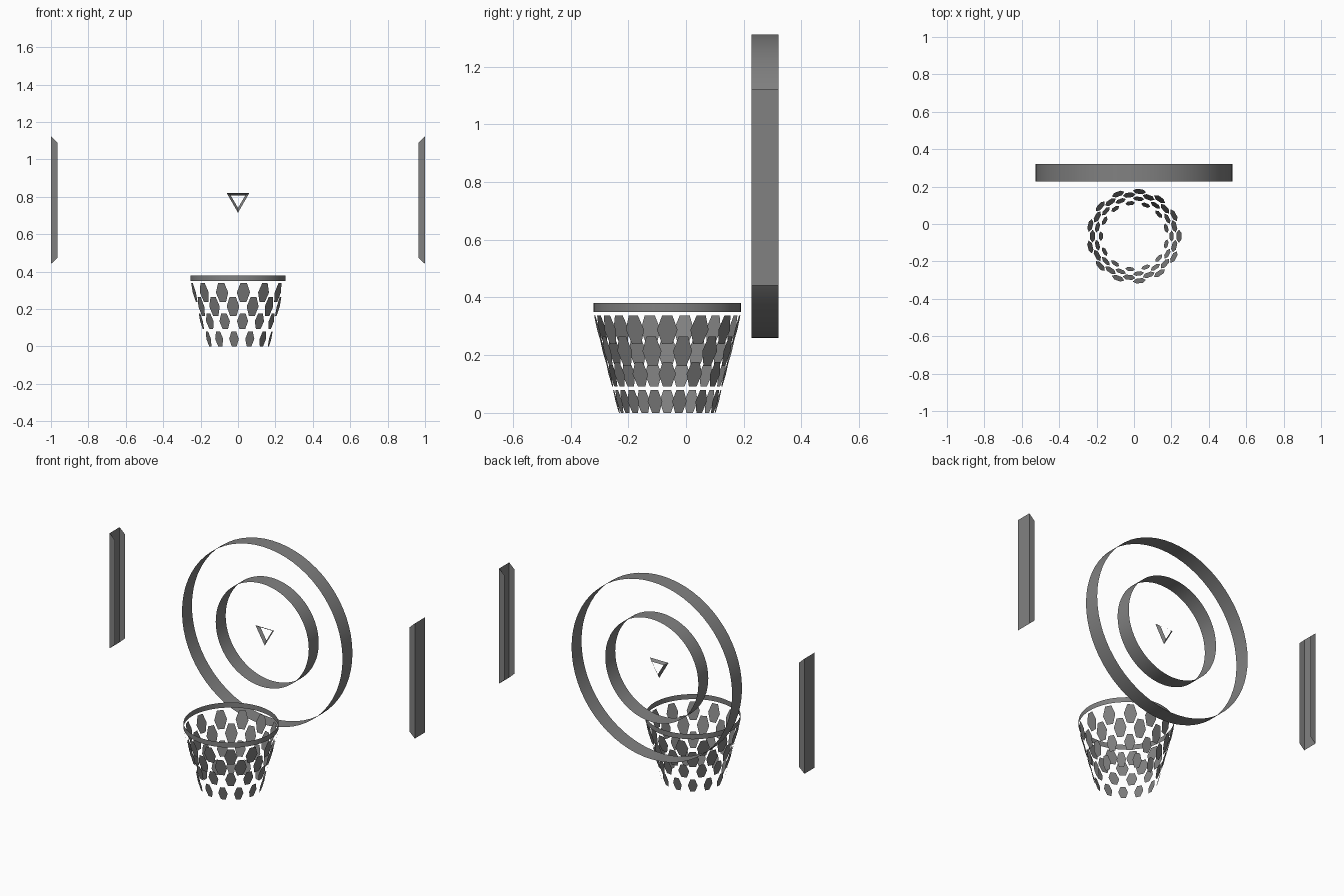
import bpy, bmesh
from math import sin, cos, pi, tau
from mathutils import Vector

if "Cube" in bpy.data.objects:
    bpy.data.objects.remove(bpy.data.objects["Cube"])

# Dark grey finish shared by every part
dark = bpy.data.materials.new("dark_grey")
dark.diffuse_color = (0.22, 0.22, 0.22, 1)
dark.use_nodes = True
dark.node_tree.nodes["Principled BSDF"].inputs["Base Color"].default_value = dark.diffuse_color


def make(name, faces, smooth=False):
    bm = bmesh.new()
    for f in faces:
        bm.faces.new([bm.verts.new(p) for p in f])
    bmesh.ops.remove_doubles(bm, verts=bm.verts, dist=1e-5)
    me = bpy.data.meshes.new(name)
    bm.to_mesh(me)
    bm.free()
    me.materials.append(dark)
    for p in me.polygons:
        p.use_smooth = smooth
    ob = bpy.data.objects.new(name, me)
    bpy.context.collection.objects.link(ob)
    return ob


def loft(a, b):
    n = len(a)
    return [(a[i], a[(i + 1) % n], b[(i + 1) % n], b[i]) for i in range(n)]


def wall_loop(r, y, n=64, zc=0.785, phase=-pi / 2):
    # loop standing upright, facing the front
    return [(r * cos(phase + tau * i / n), y, zc + r * sin(phase + tau * i / n)) for i in range(n)]


def floor_loop(r, z, yc, n=64):
    return [(r * cos(tau * i / n), yc + r * sin(tau * i / n), z) for i in range(n)]


Y0, Y1 = 0.227, 0.32
BASKET_Y = -0.065

# Backboard rings: thin open bands
make("outer_ring", loft(wall_loop(0.526, Y0), wall_loop(0.526, Y1)), True)
make("inner_ring", loft(wall_loop(0.305, Y0), wall_loop(0.305, Y1)), True)

# Small tapered triangle in the middle
make("centre_triangle", loft(wall_loop(0.07, 0.25, 3), wall_loop(0.045, 0.266, 3)))

# Side rails: channels open toward the middle
for side, s in (("left", -1), ("right", 1)):
    xo, xi = s, s * 0.965
    ends = [[(xo, y, 0.441), (xo, y, 1.123), (xi, y, 1.09), (xi, y, 0.473)] for y in (Y0, Y1)]
    back = (ends[0][0], ends[0][1], ends[1][1], ends[1][0])
    make(side + "_rail", ends + [back])

# Hoop rim
make("hoop_rim", loft(floor_loop(0.255, 0.35, BASKET_Y), floor_loop(0.255, 0.38, BASKET_Y)), True)

# Net: four staggered rows of flat hexagonal panels on a cone
rows = [(0.0, 0.08, 0.052), (0.092, 0.177, 0.060), (0.163, 0.264, 0.068), (0.238, 0.338, 0.071)]
HEX = [(1, 0), (0.5, 1), (-0.5, 1), (-1, 0), (-0.5, -1), (0.5, -1)]
N = 13
slope = 0.255
for k, (z0, z1, w) in enumerate(rows):
    zc, h = (z0 + z1) / 2, (z1 - z0) / 2
    panels = []
    for i in range(N):
        a = tau * i / N + (pi if k % 2 == 0 else 0)
        out, side = Vector((cos(a), sin(a), 0)), Vector((-sin(a), cos(a), 0))
        panels.append([Vector((0, BASKET_Y, zc + v * h)) + out * (0.167 + slope * (zc + v * h))
                       + side * (u * w / 2) for u, v in HEX])
    make("net_row_%d" % (k + 1), panels)
